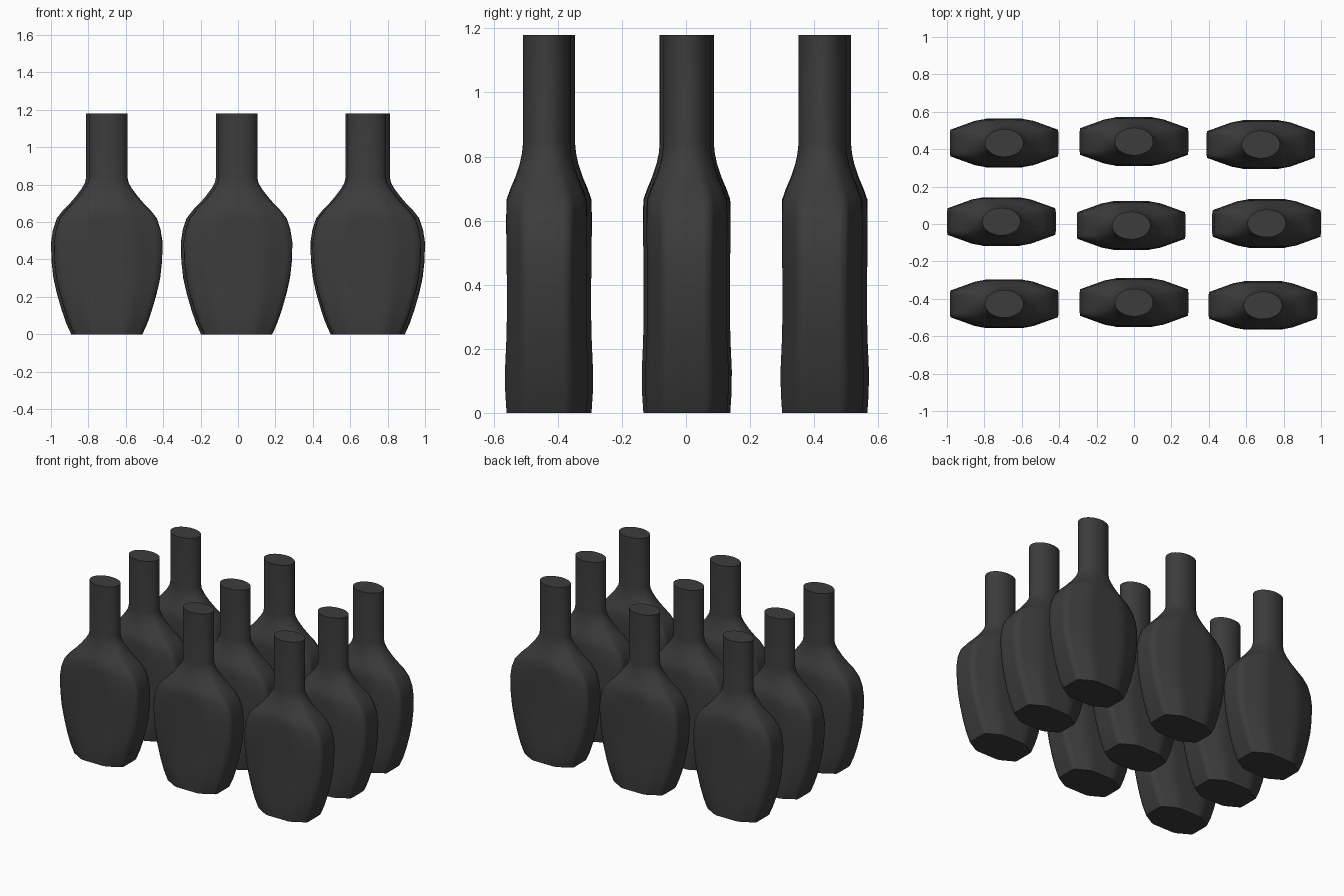
import bpy
import bmesh
from math import cos, sin, tau

cube = bpy.data.objects.get("Cube")
if cube:
    bpy.data.objects.remove(cube, do_unlink=True)

# One dark glass colour
glass = bpy.data.materials.new("dark_grey_glass")
glass.use_nodes = True
colour = (0.045, 0.045, 0.045, 1)
glass.diffuse_color = colour
glass.node_tree.nodes["Principled BSDF"].inputs["Base Color"].default_value = colour

SEGMENTS = 48
# Bottle profile: height, half width, half depth, roundness (0 octagon, 1 ellipse)
PROFILE = [
    (0, .183, .125, 0), (.06, .21, .129, 0), (.13, .234, .13, 0),
    (.22, .26, .126, 0), (.3, .278, .124, 0), (.39, .288, .124, 0),
    (.49, .291, .125, 0), (.56, .28, .126, 0), (.62, .26, .126, .1),
    (.666, .224, .125, .25), (.7, .19, .113, .45), (.735, .16, .098, .65),
    (.777, .128, .084, .85), (.81, .109, .077, 1), (.84, .103, .074, 1),
    (1.18, .103, .074, 1),
]


def section(bm, z, rx, ry, roundness):
    """Ring blending a flattened octagon into an ellipse."""
    ring = []
    for i in range(SEGMENTS):
        c, s = cos(tau * i / SEGMENTS), sin(tau * i / SEGMENTS)
        octagon = 1 / max(abs(c), abs(s), .601 * abs(c) + .713 * abs(s))
        r = octagon + (1 - octagon) * roundness
        ring.append(bm.verts.new((rx * r * c, ry * r * s, z)))
    return ring


def make_bottle_mesh():
    bm = bmesh.new()
    rings = [section(bm, *row) for row in PROFILE]
    for low, high in zip(rings, rings[1:]):
        for i in range(SEGMENTS):
            j = (i + 1) % SEGMENTS
            bm.faces.new((low[i], low[j], high[j], high[i])).smooth = True
    # Flat base and closed mouth with crisp rims
    for ring in (rings[0][::-1], rings[-1]):
        cap = bm.faces.new(ring)
        for edge in cap.edges:
            edge.smooth = False
    mesh = bpy.data.meshes.new("bottle")
    bm.to_mesh(mesh)
    bm.free()
    mesh.materials.append(glass)
    return mesh


# Three slightly uneven rows of bottles
ROWS = {
    "back": [(-.694, .433), (0, .441), (.678, .425)],
    "middle": [(-.709, .013), (-.015, -.008), (.709, .003)],
    "front": [(-.694, -.427), (0, -.42), (.689, -.435)],
}
bottle = make_bottle_mesh()
for row, places in ROWS.items():
    for side, (x, y) in zip(("right", "centre", "left"), places):
        obj = bpy.data.objects.new(f"bottle_{row}_{side}", bottle)
        obj.location = (x, y, 0)
        bpy.context.collection.objects.link(obj)
